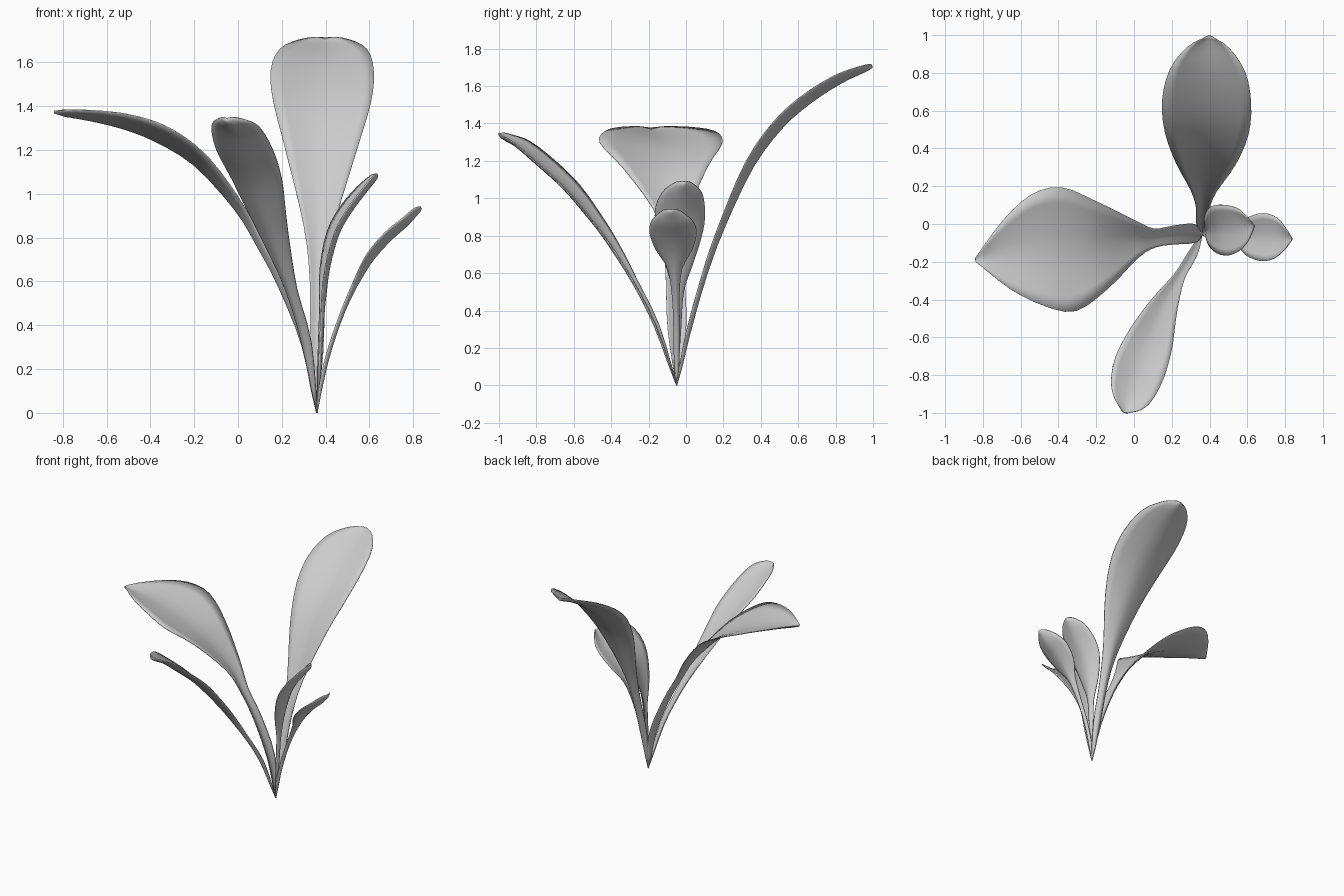
import bpy
import bmesh
from mathutils import Vector

if "Cube" in bpy.data.objects:
    bpy.data.objects.remove(bpy.data.objects["Cube"], do_unlink=True)

GREY = (0.6, 0.6, 0.6, 1.0)
mat = bpy.data.materials.new("leaf grey")
mat.use_nodes = True
mat.diffuse_color = GREY
mat.node_tree.nodes["Principled BSDF"].inputs["Base Color"].default_value = GREY

ROOT = (0.36, -0.05, 0.0, 0.004)
ACROSS = 8
STEPS = 3


def smooth_path(points):
    """Catmull-Rom curve through (x, y, z, half width) points."""
    pts = [Vector(p) for p in points]
    ends = [2 * pts[0] - pts[1]] + pts + [2 * pts[-1] - pts[-2]]
    path = []
    for a, b, c, d in zip(ends, ends[1:], ends[2:], ends[3:]):
        for k in range(STEPS):
            t = k / STEPS
            path.append(0.5 * (2 * b + (c - a) * t + (2 * a - 5 * b + 4 * c - d) * t**2
                               + (3 * b - a - 3 * c + d) * t**3))
    return path + [pts[-1]]


def make_leaf(name, points):
    """Sweep a thin cupped section, creased at the midrib, along a path."""
    path = smooth_path([ROOT] + points)
    chord = path[-1].xyz - path[0].xyz
    side = Vector((-chord.y, chord.x, 0)).normalized()
    bm = bmesh.new()
    rings = []
    for i, p in enumerate(path):
        tangent = path[min(i + 1, len(path) - 1)].xyz - path[max(i - 1, 0)].xyz
        up = tangent.cross(side).normalized()
        half = max(p.w, 0.003)
        cup = min(half * 0.5, 0.015 + 0.14 * half)
        thick = min(half, 0.014)
        spread = [2 * k / ACROSS - 1 for k in range(ACROSS + 1)]
        section = [(s, 1) for s in spread] + [(s, -1) for s in reversed(spread)]
        ring = []
        for s, face in section:
            lift = cup * (abs(s) ** 1.5 - 0.5) + face * thick * (0.5 - 0.3 * s * s)
            ring.append(bm.verts.new(p.xyz + side * half * s + up * lift))
        rings.append(ring)
    for a, b in zip(rings, rings[1:]):
        for j in range(len(a)):
            k = (j + 1) % len(a)
            bm.faces.new((a[j], a[k], b[k], b[j]))
    bm.faces.new(rings[0])
    bm.faces.new(rings[-1])
    bmesh.ops.recalc_face_normals(bm, faces=bm.faces)
    for f in bm.faces:
        f.smooth = True
    mesh = bpy.data.meshes.new(name)
    bm.to_mesh(mesh)
    bm.free()
    mesh.materials.append(mat)
    obj = bpy.data.objects.new(name, mesh)
    bpy.context.collection.objects.link(obj)


# Broad leaf arching to the right
make_leaf("broad_right_leaf", [
    (0.31, -0.05, 0.3, 0.05), (0.2, -0.06, 0.58, 0.05), (0.1, -0.075, 0.77, 0.05),
    (0, -0.08, 0.94, 0.1), (-0.18, -0.115, 1.15, 0.23), (-0.36, -0.135, 1.27, 0.33),
    (-0.52, -0.14, 1.33, 0.295), (-0.68, -0.165, 1.36, 0.18), (-0.84, -0.19, 1.375, 0.01)])

# Tall leaf arching to the back
make_leaf("tall_back_leaf", [
    (0.36, 0.01, 0.28, 0.03), (0.365, 0.1, 0.6, 0.037), (0.37, 0.19, 0.85, 0.07),
    (0.38, 0.34, 1.18, 0.16), (0.385, 0.5, 1.4, 0.222), (0.385, 0.66, 1.54, 0.236),
    (0.39, 0.82, 1.64, 0.2), (0.395, 0.94, 1.69, 0.11), (0.4, 0.995, 1.71, 0.015)])

# Slim leaf arching to the front
make_leaf("slim_front_leaf", [
    (0.31, -0.16, 0.32, 0.025), (0.24, -0.28, 0.56, 0.03), (0.175, -0.4, 0.76, 0.063),
    (0.13, -0.5, 0.9, 0.092), (0.08, -0.63, 1.06, 0.125), (0.025, -0.77, 1.19, 0.14),
    (-0.015, -0.89, 1.29, 0.12), (-0.035, -0.96, 1.325, 0.075), (-0.05, -0.995, 1.345, 0.02)])

# Two small leaves on the left
make_leaf("upper_small_leaf", [
    (0.375, -0.045, 0.3, 0.02), (0.385, -0.04, 0.5, 0.03), (0.4, -0.035, 0.66, 0.08),
    (0.44, -0.03, 0.82, 0.125), (0.5, -0.03, 0.93, 0.135), (0.57, -0.02, 1.02, 0.108),
    (0.615, -0.015, 1.07, 0.055), (0.635, -0.01, 1.09, 0.01)])
make_leaf("lower_small_leaf", [
    (0.38, -0.05, 0.14, 0.015), (0.42, -0.05, 0.3, 0.018), (0.48, -0.055, 0.47, 0.02),
    (0.55, -0.06, 0.62, 0.04), (0.61, -0.065, 0.72, 0.1), (0.69, -0.07, 0.81, 0.127),
    (0.76, -0.075, 0.87, 0.108), (0.81, -0.08, 0.92, 0.055), (0.835, -0.08, 0.94, 0.01)])
